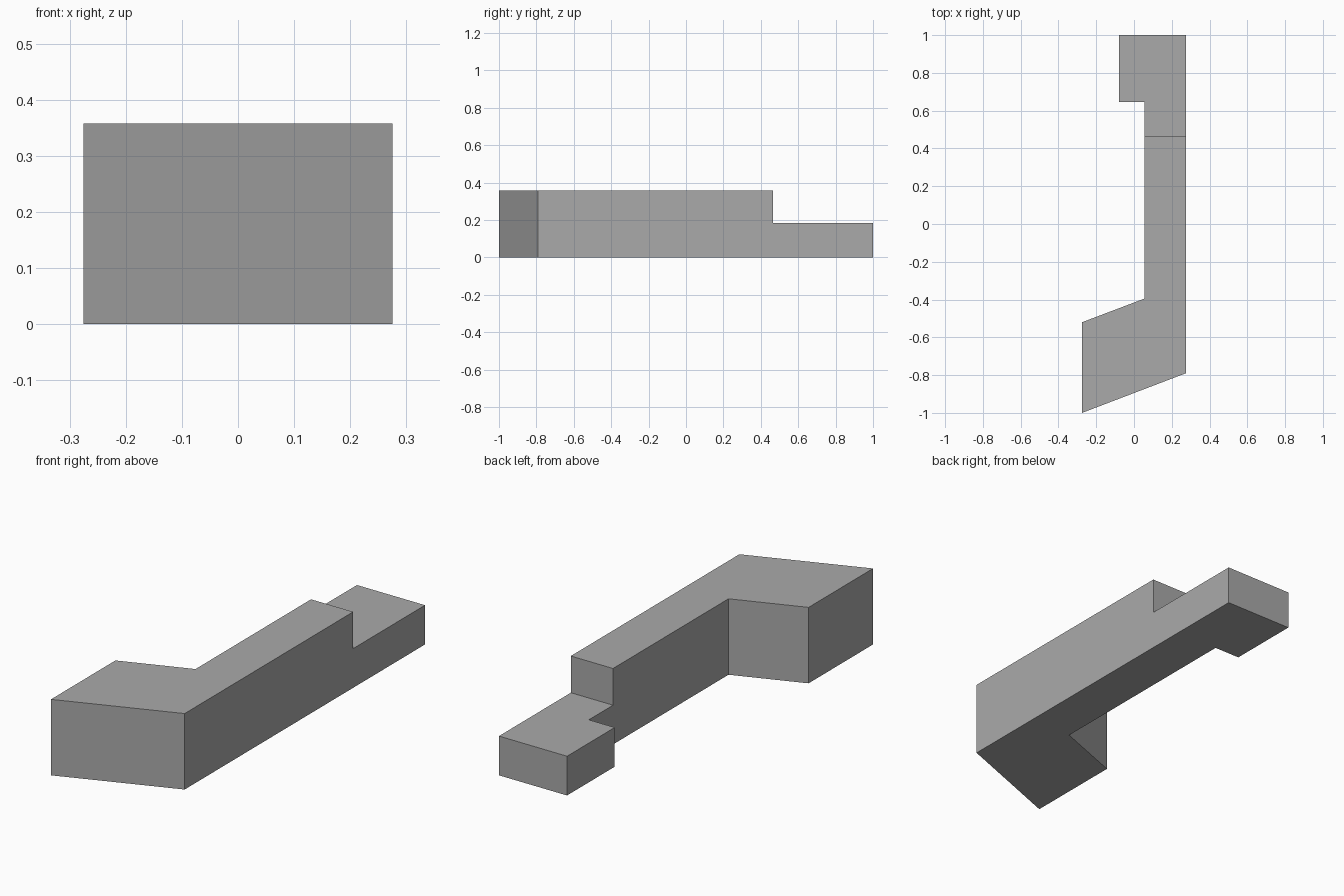
import bpy
import bmesh

cube = bpy.data.objects.get("Cube")
if cube:
    bpy.data.objects.remove(cube, do_unlink=True)

# Plain grey finish
grey = bpy.data.materials.new("plain_grey")
grey.use_nodes = True
colour = (0.4, 0.4, 0.4, 1)
grey.diffuse_color = colour
grey.node_tree.nodes["Principled BSDF"].inputs["Base Color"].default_value = colour

LOW, HIGH = 0.185, 0.358
STEP_Y = 0.465

# Plan outlines: the tall main wing and the lower rear wing share the step edge
main_wing = [(-0.275, -1), (0.275, -0.79), (0.275, STEP_Y), (0.055, STEP_Y),
             (0.055, -0.395), (-0.275, -0.52)]
rear_wing = [(0.055, STEP_Y), (0.275, STEP_Y), (0.275, 1), (-0.08, 1),
             (-0.08, 0.645), (0.055, 0.645)]

bm = bmesh.new()


def add_outline(points):
    return bm.faces.new([bm.verts.new((x, y, 0)) for x, y in points])


def raise_faces(faces, height):
    """Extrude faces upward and return the new top faces."""
    result = bmesh.ops.extrude_face_region(bm, geom=faces)["geom"]
    verts = [g for g in result if isinstance(g, bmesh.types.BMVert)]
    bmesh.ops.translate(bm, vec=(0, 0, height), verts=verts)
    return [g for g in result if isinstance(g, bmesh.types.BMFace)]


# Raise both wings together, keeping a floor underneath
floor = [add_outline(main_wing), add_outline(rear_wing)]
bmesh.ops.remove_doubles(bm, verts=bm.verts[:], dist=0.0001)
floor = bm.faces[:]
tops = bmesh.ops.duplicate(bm, geom=floor)["geom"]
tops = [g for g in tops if isinstance(g, bmesh.types.BMFace)]
tops = raise_faces(tops, LOW)
bmesh.ops.remove_doubles(bm, verts=bm.verts[:], dist=0.0001)

# Raise the main wing to its full height
main_top = min(tops, key=lambda f: f.calc_center_median().y)
bmesh.ops.delete(bm, geom=[f for f in raise_faces([main_top], HIGH - LOW)
                           if not f.is_valid], context="FACES")

# Merge flat regions into single faces
bmesh.ops.dissolve_limit(bm, angle_limit=0.01, verts=bm.verts[:], edges=bm.edges[:])
bmesh.ops.recalc_face_normals(bm, faces=bm.faces[:])

mesh = bpy.data.meshes.new("building_block")
bm.to_mesh(mesh)
bm.free()
mesh.materials.append(grey)
block = bpy.data.objects.new("building_block", mesh)
bpy.context.collection.objects.link(block)
